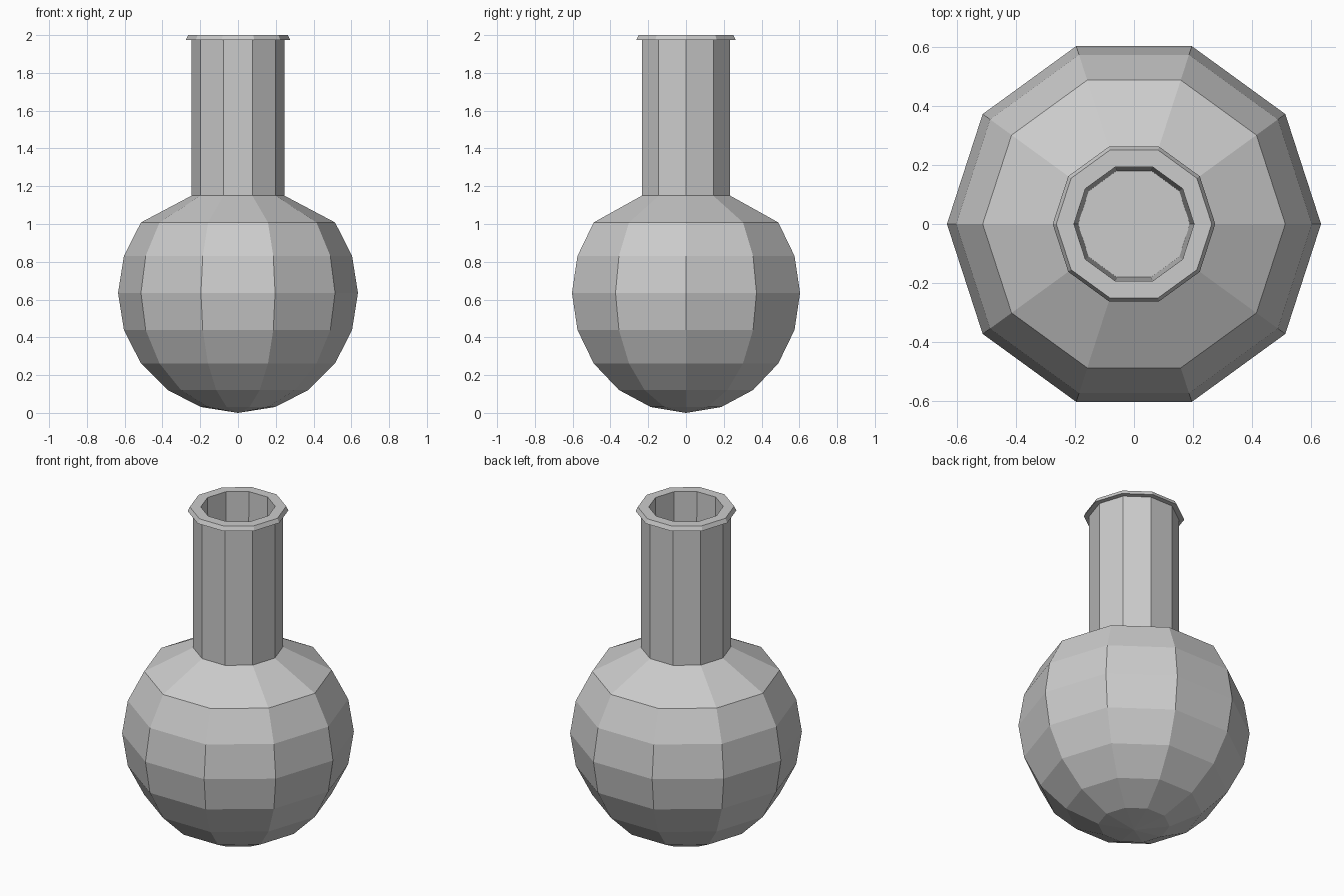
import bpy, bmesh
from math import sin, cos, pi

if "Cube" in bpy.data.objects:
    bpy.data.objects.remove(bpy.data.objects["Cube"])

SIDES = 10
R = 0.635

# Round body: lower rings of a 10 x 10 sphere
profile = [(R * sin(i * pi / 10), R - R * cos(i * pi / 10)) for i in range(1, 8)]
# Shoulder, neck, flared lip and slightly tapered inner bore
profile += [(0.246, 1.15), (0.246, 1.975), (0.276, 1.975), (0.264, 2.0),
            (0.204, 2.0), (0.19, 1.15)]

bm = bmesh.new()
rings = [[bm.verts.new((r * cos(2 * pi * k / SIDES), r * sin(2 * pi * k / SIDES), z))
          for k in range(SIDES)] for r, z in profile]
tip = bm.verts.new((0, 0, 0))

# Walls between rings, pointed base, flat bore floor
for k in range(SIDES):
    n = (k + 1) % SIDES
    bm.faces.new((tip, rings[0][n], rings[0][k]))
    for a, b in zip(rings, rings[1:]):
        bm.faces.new((a[k], a[n], b[n], b[k]))
bm.faces.new(rings[-1])
bmesh.ops.recalc_face_normals(bm, faces=bm.faces)

mesh = bpy.data.meshes.new("round_flask")
bm.to_mesh(mesh)
bm.free()
bpy.context.collection.objects.link(bpy.data.objects.new("round_flask", mesh))
